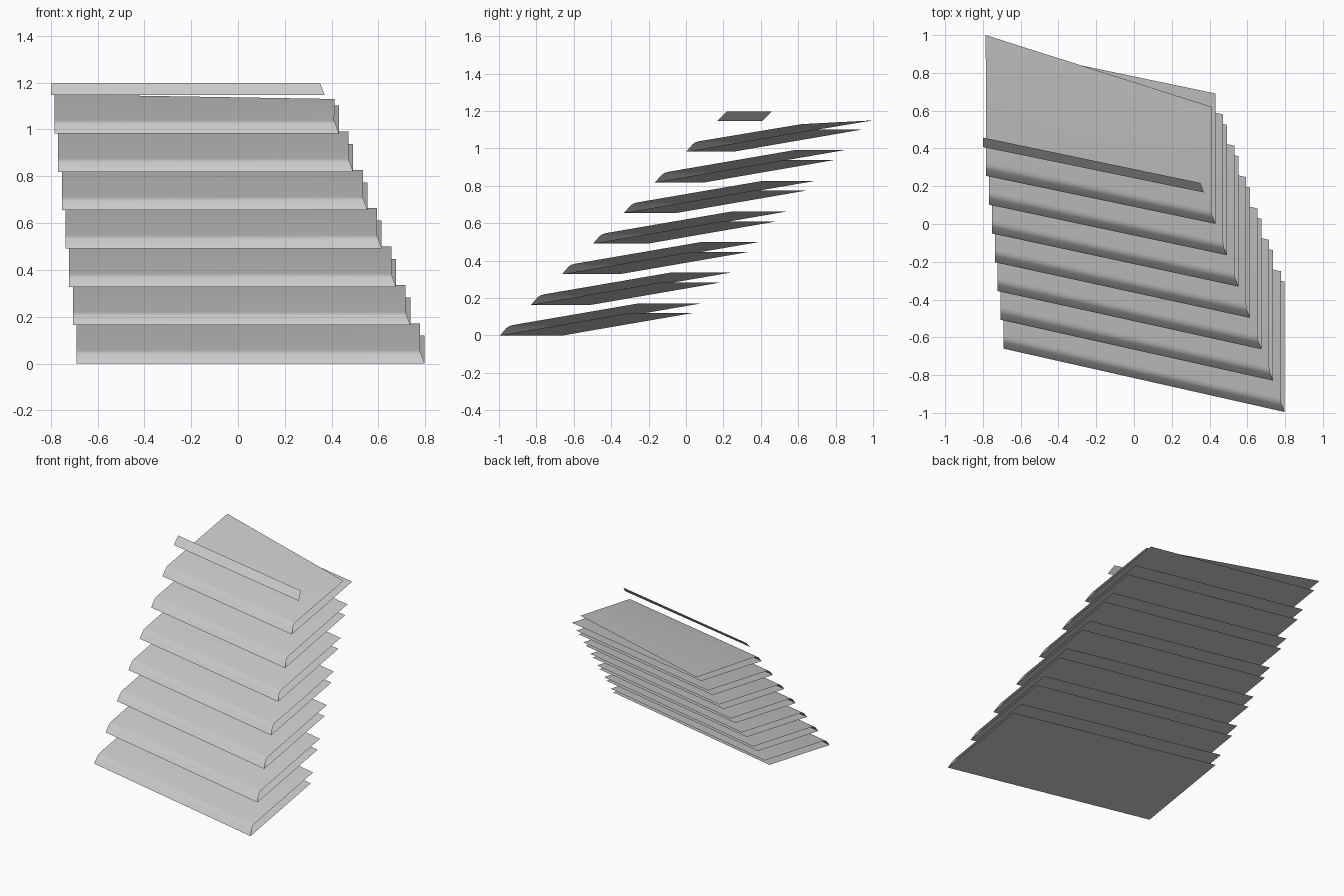
import bpy
from mathutils import Vector

if "Cube" in bpy.data.objects:
    bpy.data.objects.remove(bpy.data.objects["Cube"])

grey = bpy.data.materials.new("light_grey")
grey.use_nodes = True
colour = (0.6, 0.6, 0.6, 1)
grey.diffuse_color = colour
grey.node_tree.nodes["Principled BSDF"].inputs["Base Color"].default_value = colour

# Front edge of the lowest slat, and the shift from one slat to the next
LEFT, RIGHT = Vector((-0.69, -0.66, 0)), Vector((0.797, -0.995, 0))
STEP_LEFT = Vector((-0.0157, 0.1525, 0.1638))
STEP_RIGHT = Vector((-0.061, 0.166, 0.1638))

# Rounded lip: inset of the right end, depth, height
LIP = [(0, 0, 0), (0.014, 0.035, 0.04), (0.018, 0.05, 0.05), (0.02, 0.07, 0.056)]


def sheet(name, rows):
    """Loft a thin open sheet through pairs of left and right points."""
    verts = [p for row in rows for p in row]
    faces = [(i, i + 1, i + 3, i + 2) for i in range(0, len(verts) - 2, 2)]
    mesh = bpy.data.meshes.new(name)
    mesh.from_pydata(verts, [], faces)
    mesh.materials.append(grey)
    obj = bpy.data.objects.new(name, mesh)
    bpy.context.collection.objects.link(obj)
    bpy.ops.object.select_all(action="DESELECT")
    obj.select_set(True)
    bpy.context.view_layer.objects.active = obj
    bpy.ops.object.shade_smooth_by_angle(angle=0.6)


def row(left, right, inset, depth, height):
    return (left + Vector((0, depth, height)), right + Vector((-inset, depth, height)))


# Seven stacked slats: lower sheet, rounded lip, upper sheet, open at the back
for n in range(7):
    left, right = LEFT + n * STEP_LEFT, RIGHT + n * STEP_RIGHT
    lower_back = row(left, right, 0, 0.69, 0.119)
    lip = [row(left, right, *p) for p in LIP]
    upper_back = row(left, right, 0.02, 0.745, 0.172)
    if n == 6:  # the top sheet has a slanted back edge
        upper_back = (Vector((-0.785, 1.0, 1.15)), Vector((0.412, 0.62, 1.13)))
    sheet(f"slat_{n + 1}", [lower_back] + lip + [upper_back])

# Narrow sloping strip above the top slat
left, right = LEFT + 7 * STEP_LEFT, RIGHT + 7 * STEP_RIGHT
sheet("top_strip", [row(left, right, 0, 0, 0), row(left, right, 0.018, 0.05, 0.05)])
